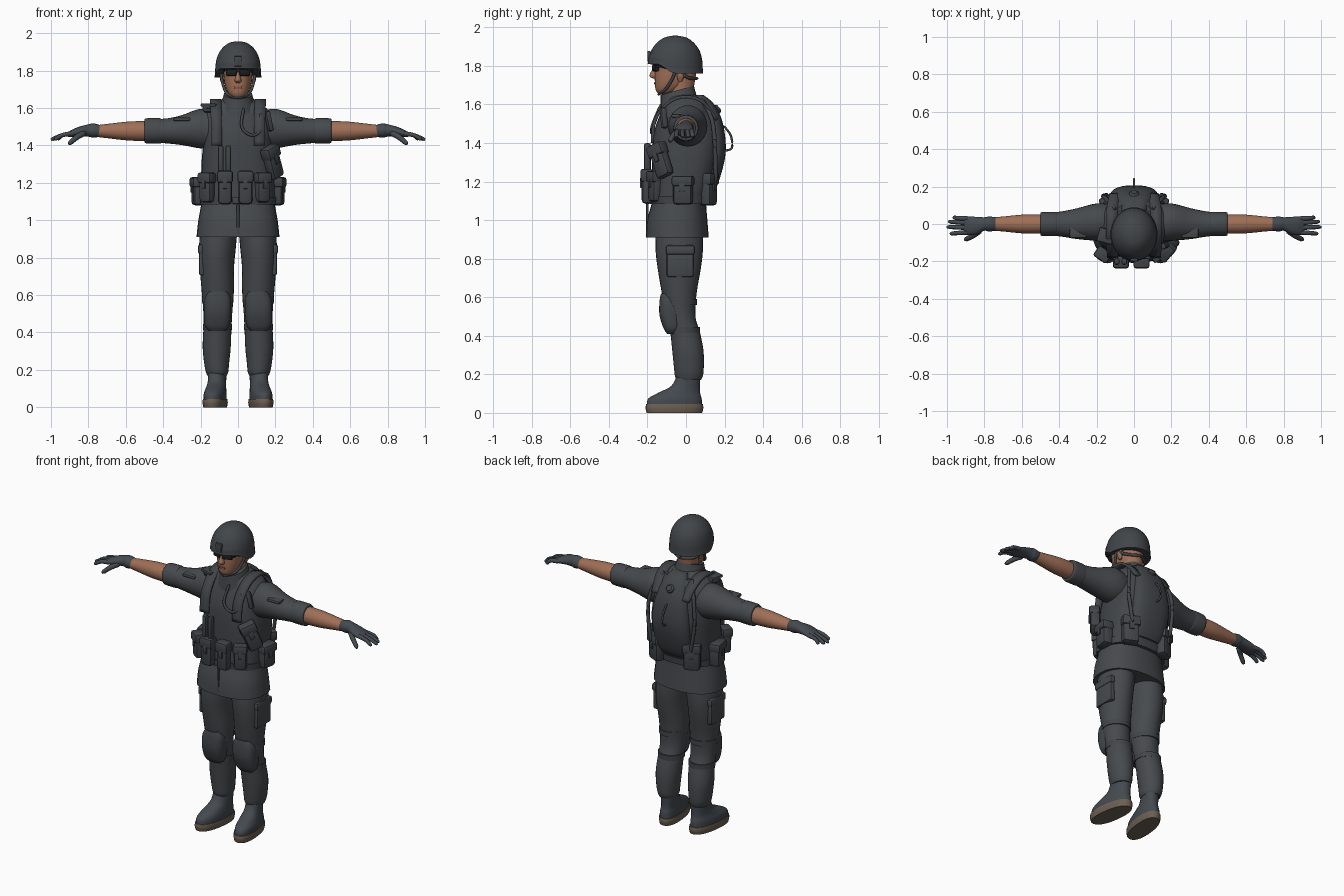
import bpy, bmesh, math
from mathutils import Vector, Matrix

if "Cube" in bpy.data.objects:
    bpy.data.objects.remove(bpy.data.objects["Cube"], do_unlink=True)


def material(name, r, g, b):
    m = bpy.data.materials.new(name)
    m.use_nodes = True
    m.diffuse_color = (r, g, b, 1)
    m.node_tree.nodes["Principled BSDF"].inputs["Base Color"].default_value = (r, g, b, 1)
    return m


CLOTH = material("uniform grey", .062, .068, .075)
GEAR = material("webbing grey", .054, .060, .067)
LEATHER = material("boot and glove grey", .058, .068, .080)
SOLE = material("sole brown", .15, .115, .085)
SKIN = material("skin", .35, .16, .095)
LIPS = material("lips", .24, .09, .06)
LENS = material("dark lens", .012, .013, .015)

parts = []
SIDES = (("left", 1), ("right", -1))


def finish(name, bm, mat):
    bmesh.ops.recalc_face_normals(bm, faces=bm.faces)
    mesh = bpy.data.meshes.new(name)
    bm.to_mesh(mesh)
    bm.free()
    mesh.materials.append(mat)
    obj = bpy.data.objects.new(name, mesh)
    bpy.context.collection.objects.link(obj)
    parts.append(obj)
    return obj


def spline(rows, steps):
    """Smooth interpolation through rows of numbers."""
    rows = [Vector(r) for r in rows]
    out = []
    for i in range(len(rows) - 1):
        p, q = rows[i], rows[i + 1]
        before = rows[i - 1] if i else p
        after = rows[i + 2] if i + 2 < len(rows) else q
        for k in range(steps):
            t = k / steps
            out.append(p + (q - p) * (t * t * (3 - 2 * t))
                       + (q - before) * (.5 * t * (1 - t) ** 2)
                       - (after - p) * (.5 * t * t * (1 - t)))
    return out + [rows[-1]]


def loft(name, rows, mat, side=1, axis="z", power=2, warp=None, segs=28):
    """Rows are position, centre a, centre b, radius a, radius b."""
    bm = bmesh.new()
    rings = []
    for t, ca, cb, ra, rb in spline(rows, 4):
        ring = []
        for k in range(segs):
            ang = math.tau * k / segs
            c, s = math.cos(ang), math.sin(ang)
            a = ca + ra * math.copysign(abs(c) ** (2 / power), c)
            b = cb + rb * math.copysign(abs(s) ** (2 / power), s)
            co = Vector((a, b, t) if axis == "z" else (t, a, b))
            if warp:
                co = Vector(warp(*co))
            co.x *= side
            ring.append(bm.verts.new(co))
        rings.append(ring)
    for low, high in zip(rings, rings[1:]):
        for k in range(segs):
            j = (k + 1) % segs
            bm.faces.new((low[k], low[j], high[j], high[k]))
    bm.faces.new(rings[0])
    bm.faces.new(rings[-1])
    return finish(name, bm, mat)


def box(name, loc, size, mat, yaw=0, roll=0, side=1, bevel=.012):
    """Rounded box whose front turns toward the side by yaw degrees."""
    bm = bmesh.new()
    bmesh.ops.create_cube(bm, size=1)
    bmesh.ops.scale(bm, vec=size, verts=bm.verts)
    bmesh.ops.bevel(bm, geom=bm.edges[:], offset=min(bevel, min(size) * .4),
                    segments=2, profile=.5, affect="EDGES")
    turn = Matrix.Rotation(math.radians(yaw), 4, "Z") @ Matrix.Rotation(math.radians(roll), 4, "Y")
    bmesh.ops.transform(bm, matrix=Matrix.Translation(loc) @ turn, verts=bm.verts)
    bmesh.ops.scale(bm, vec=(side, 1, 1), verts=bm.verts)
    return finish(name, bm, mat)


def pouch(name, loc, size, yaw=0, roll=0, side=1):
    """Pouch body with an overhanging flap and a closing tab."""
    w, d, h = size
    box(name, loc, size, GEAR, yaw, roll, side, bevel=.02)
    frame = (Matrix.Translation(loc) @ Matrix.Rotation(math.radians(yaw), 4, "Z")
             @ Matrix.Rotation(math.radians(roll), 4, "Y"))
    box(name + "_flap", frame @ Vector((0, -.004, h * .32)), (w + .01, d + .006, h * .36),
        GEAR, yaw, roll, side)
    box(name + "_tab", frame @ Vector((0, -d / 2 - .004, h * .1)), (w * .3, .009, h * .28),
        GEAR, yaw, roll, side, bevel=.003)


def tube(name, points, radius, mat, side=1, taper=1):
    """Round cord or finger following the points."""
    path = spline(points, 4)
    bm = bmesh.new()
    rings = []
    for i, p in enumerate(path):
        along = path[min(i + 1, len(path) - 1)] - path[max(i - 1, 0)]
        turn = along.to_track_quat("Z", "Y")
        end = .6 if i in (0, len(path) - 1) else 1
        r = radius * end * (1 + (taper - 1) * i / (len(path) - 1))
        ring = []
        for k in range(10):
            ang = math.tau * k / 10
            co = p + turn @ Vector((r * math.cos(ang), r * math.sin(ang), 0))
            ring.append(bm.verts.new((co.x * side, co.y, co.z)))
        rings.append(ring)
    for low, high in zip(rings, rings[1:]):
        for k in range(10):
            j = (k + 1) % 10
            bm.faces.new((low[k], low[j], high[j], high[k]))
    bm.faces.new(rings[0])
    bm.faces.new(rings[-1])
    return finish(name, bm, mat)


def strap(name, points, width, side=1):
    """Flat ribbon, thickened by a modifier."""
    bm = bmesh.new()
    edges = [[bm.verts.new(((p.x + o) * side, p.y, p.z)) for o in (-width / 2, width / 2)]
             for p in spline(points, 4)]
    for (a, b), (c, d) in zip(edges, edges[1:]):
        bm.faces.new((a, b, d, c))
    obj = finish(name, bm, GEAR)
    mod = obj.modifiers.new("thickness", "SOLIDIFY")
    mod.thickness, mod.offset = .016, 0


# Jacket, collar and front seam
loft("jacket", [(.91, 0, -.045, .222, .163), (1, 0, -.045, .212, .156), (1.1, 0, -.035, .195, .14),
                (1.2, 0, -.02, .19, .14), (1.35, 0, -.01, .183, .15), (1.45, 0, 0, .188, .15),
                (1.53, 0, 0, .186, .135), (1.585, 0, 0, .165, .115), (1.625, 0, -.01, .115, .095),
                (1.65, 0, -.015, .08, .075)], CLOTH, power=2.4)
loft("collar", [(1.58, 0, -.035, .105, .1), (1.63, 0, -.04, .088, .092), (1.675, 0, -.045, .076, .086)],
     CLOTH, warp=lambda x, y, z: (x, y, z + .28 * (y + .04)))
box("jacket_seam", (0, -.201, 1), (.014, .012, .17), CLOTH, bevel=.003)

# Armour vest with belt
loft("vest", [(1.12, 0, -.03, .197, .152), (1.2, 0, -.015, .198, .162), (1.35, 0, 0, .192, .175),
              (1.45, 0, .005, .175, .172), (1.53, 0, .01, .155, .152), (1.59, 0, .012, .132, .125),
              (1.625, 0, .012, .108, .1)], GEAR, power=2.6)
loft("belt", [(1.085, 0, -.03, .204, .156), (1.125, 0, -.03, .206, .16)], GEAR, power=2.5)
box("belt_buckle", (0, -.19, 1.105), (.06, .014, .035), GEAR, bevel=.004)

# Back carrier with filler cap and drinking hose
loft("back_carrier", [(1.14, 0, .1, .095, .04), (1.2, 0, .115, .12, .055), (1.35, 0, .14, .13, .066),
                      (1.5, 0, .13, .112, .062), (1.6, 0, .095, .08, .052), (1.65, 0, .06, .05, .03)],
     GEAR, power=2.5)
tube("filler_cap", [(0, .13, 1.55), (0, .172, 1.585)], .027, GEAR)
tube("hose_loop", [(0, .2, 1.36), (0, .238, 1.375), (0, .232, 1.44), (0, .195, 1.49)], .006, GEAR)
tube("chest_hose", [(.03, -.13, 1.6), (.02, -.172, 1.5), (.07, -.18, 1.455), (.12, -.172, 1.48),
                    (.12, -.14, 1.57)], .008, GEAR)

# Chest pouches
for i, x in enumerate((-.165, -.07, .04, .13)):
    outer = abs(x) > .1
    pouch("front_pouch_%d" % (i + 1), (x, -.16 if outer else -.2, 1.175),
          (.075, .06, .16 if outer else .18), yaw=x * 210 if outer else 0)
for i, x in enumerate((-.092, -.052)):
    box("magazine_%d" % (i + 1), (x, -.2, 1.325), (.03, .036, .15), GEAR)
pouch("chest_holster", (.185, -.13, 1.31), (.09, .06, .18), yaw=50, roll=-22)
pouch("shoulder_pouch", (-.15, -.06, 1.6), (.075, .07, .05), yaw=-15)
box("radio", (.165, -.115, 1.53), (.03, .035, .11), GEAR, yaw=25, roll=-12)

for label, s in SIDES:
    # Shoulder straps, piping and hip pouches
    strap(label + "_shoulder_strap", [(.115, -.175, 1.4), (.115, -.16, 1.52), (.118, -.09, 1.61),
                                      (.12, 0, 1.64), (.115, .09, 1.61), (.1, .16, 1.52)], .06, s)
    tube(label + "_back_piping", [(.1, .08, 1.63), (.15, .135, 1.52), (.165, .15, 1.38),
                                  (.14, .155, 1.2)], .011, GEAR, s)
    pouch(label + "_hip_pouch", (.21, -.015, 1.155), (.1, .07, .15), 80, 0, s)
    pouch(label + "_back_pouch", (.125, .115, 1.16), (.1, .07, .17), 155, 0, s)

    # Sleeve with rolled cuff
    loft(label + "_sleeve", [(.12, .005, 1.48, .1, .1), (.2, .01, 1.49, .1, .106), (.3, .002, 1.482, .083, .08),
                             (.37, 0, 1.478, .07, .068), (.43, 0, 1.478, .062, .063)], CLOTH, s, "x")
    loft(label + "_cuff", [(.41, 0, 1.478, .058, .062), (.42, 0, 1.478, .064, .068), (.49, 0, 1.478, .064, .067),
                           (.5, 0, 1.478, .055, .058)], CLOTH, s, "x")
    box(label + "_sleeve_pocket", (.3, -.045, 1.54), (.09, .06, .02), CLOTH, side=s)

    # Forearm and gloved hand
    loft(label + "_forearm", [(.47, 0, 1.477, .05, .053), (.58, 0, 1.477, .051, .051),
                              (.7, 0, 1.477, .04, .038), (.79, 0, 1.477, .032, .027)], SKIN, s, "x")
    loft(label + "_glove", [(.74, 0, 1.478, .036, .032), (.775, 0, 1.48, .04, .038), (.8, 0, 1.48, .036, .033),
                            (.84, -.008, 1.475, .046, .028), (.88, -.01, 1.466, .05, .022),
                            (.91, -.008, 1.458, .044, .013)], LEATHER, s, "x")
    for finger, y, tip, reach in (("little", .028, .035, .965), ("ring", .005, .013, .992),
                                  ("middle", -.02, -.016, 1), ("index", -.044, -.052, .982)):
        tube("%s_%s_finger" % (label, finger), [(.88, y, 1.464), (.94, (y + tip) / 2, 1.455),
             (reach, tip, 1.43)], .0135, LEATHER, s, taper=.75)
    tube(label + "_thumb", [(.82, -.03, 1.468), (.86, -.062, 1.445), (.905, -.085, 1.407)],
         .018, LEATHER, s, taper=.65)

    # Trouser leg with cargo pocket
    loft(label + "_trouser_leg", [(.95, .103, -.035, .1, .12), (.85, .11, -.035, .098, .123),
                                  (.75, .113, -.035, .092, .112), (.62, .108, -.035, .086, .09),
                                  (.5, .108, -.025, .077, .074), (.42, .11, -.005, .075, .077),
                                  (.32, .114, .01, .075, .081), (.23, .114, .015, .066, .077),
                                  (.19, .112, .015, .06, .072), (.17, .112, .015, .052, .062)], CLOTH, s)
    box(label + "_cargo_pocket", (.19, -.03, .78), (.038, .14, .15), CLOTH, side=s)
    box(label + "_cargo_flap", (.193, -.03, .845), (.042, .15, .05), CLOTH, side=s)

    # Knee pad and its straps
    loft(label + "_knee_pad", [(.41, .112, -.07, .045, .028), (.44, .112, -.072, .066, .045),
                               (.51, .11, -.078, .073, .06), (.58, .108, -.082, .07, .055),
                               (.62, .107, -.085, .05, .045)], GEAR, s, power=2.8)
    for place, z, y, r in (("upper", .575, -.03, .087), ("lower", .43, -.008, .081)):
        loft("%s_%s_knee_strap" % (label, place), [(z - .016, .109, y, r - .003, r), (z + .016, .109, y, r - .003, r)],
             GEAR, s)

    # Boot, toes turned outward
    toe_out = lambda x, y, z: (x - .12 * y, y, z)
    loft(label + "_boot", [(.04, .115, -.06, .059, .143), (.075, .115, -.057, .058, .138),
                           (.105, .113, -.035, .052, .108), (.14, .112, -.002, .048, .074),
                           (.2, .112, .015, .049, .06)], LEATHER, s, warp=toe_out, power=2.2)
    loft(label + "_boot_sole", [(0, .115, -.06, .06, .144), (.025, .115, -.06, .064, .15),
                                (.045, .115, -.06, .062, .147)], SOLE, s, warp=toe_out, power=2.3)

    # Ear, eyewear and helmet harness
    loft(label + "_ear", [(1.72, .078, -.03, .006, .01), (1.75, .084, -.028, .012, .02),
                          (1.785, .084, -.025, .01, .018)], SKIN, s)
    box(label + "_lens", (.035, -.158, 1.79), (.062, .022, .036), LENS, 18, 0, s, bevel=.008)
    box(label + "_eyewear_arm", (.077, -.095, 1.797), (.008, .12, .012), LENS, side=s, bevel=.002)
    tube(label + "_chin_strap", [(.092, -.05, 1.785), (.08, -.075, 1.725), (.056, -.11, 1.675),
                                 (0, -.145, 1.652)], .008, GEAR, s)
    tube(label + "_nape_strap", [(.092, -.05, 1.785), (.075, .01, 1.74), (0, .06, 1.735)], .009, GEAR, s)

# Neck and head
loft("neck", [(1.6, 0, -.02, .06, .06), (1.68, 0, -.025, .06, .065), (1.77, 0, -.02, .066, .075)], SKIN)
loft("head", [(1.652, 0, -.11, .025, .03), (1.675, 0, -.095, .05, .062), (1.72, 0, -.07, .069, .092),
              (1.78, 0, -.055, .077, .108), (1.84, 0, -.055, .08, .108), (1.9, 0, -.055, .05, .06)],
     SKIN, power=2.2)
loft("nose", [(1.735, 0, -.16, .012, .012), (1.748, 0, -.166, .018, .024), (1.775, 0, -.163, .011, .016),
              (1.8, 0, -.158, .009, .008)], SKIN)
box("mouth", (0, -.161, 1.71), (.042, .008, .012), LIPS, bevel=.003)
box("eyewear_bridge", (0, -.168, 1.798), (.03, .012, .012), LENS, bevel=.003)

# Helmet with its brow raised at the front, and its mount


def raise_brow(x, y, z):
    lift = min(max((-.07 - y) / .07, 0), 1) * max(0, (1.86 - z) / .1)
    return x, y, z + .05 * lift


loft("helmet", [(1.762, 0, -.055, .126, .144), (1.785, 0, -.055, .123, .142), (1.83, 0, -.055, .12, .139),
                (1.88, 0, -.055, .109, .125), (1.92, 0, -.055, .084, .096), (1.947, 0, -.055, .05, .058),
                (1.957, 0, -.055, .01, .012)], GEAR, warp=raise_brow, segs=36)
box("helmet_mount", (0, -.192, 1.85), (.04, .016, .055), GEAR, bevel=.004)

# Smooth shading with sharp folds kept
bpy.ops.object.select_all(action="DESELECT")
for obj in parts:
    obj.select_set(True)
bpy.context.view_layer.objects.active = parts[0]
bpy.ops.object.shade_smooth_by_angle(angle=math.radians(40))
